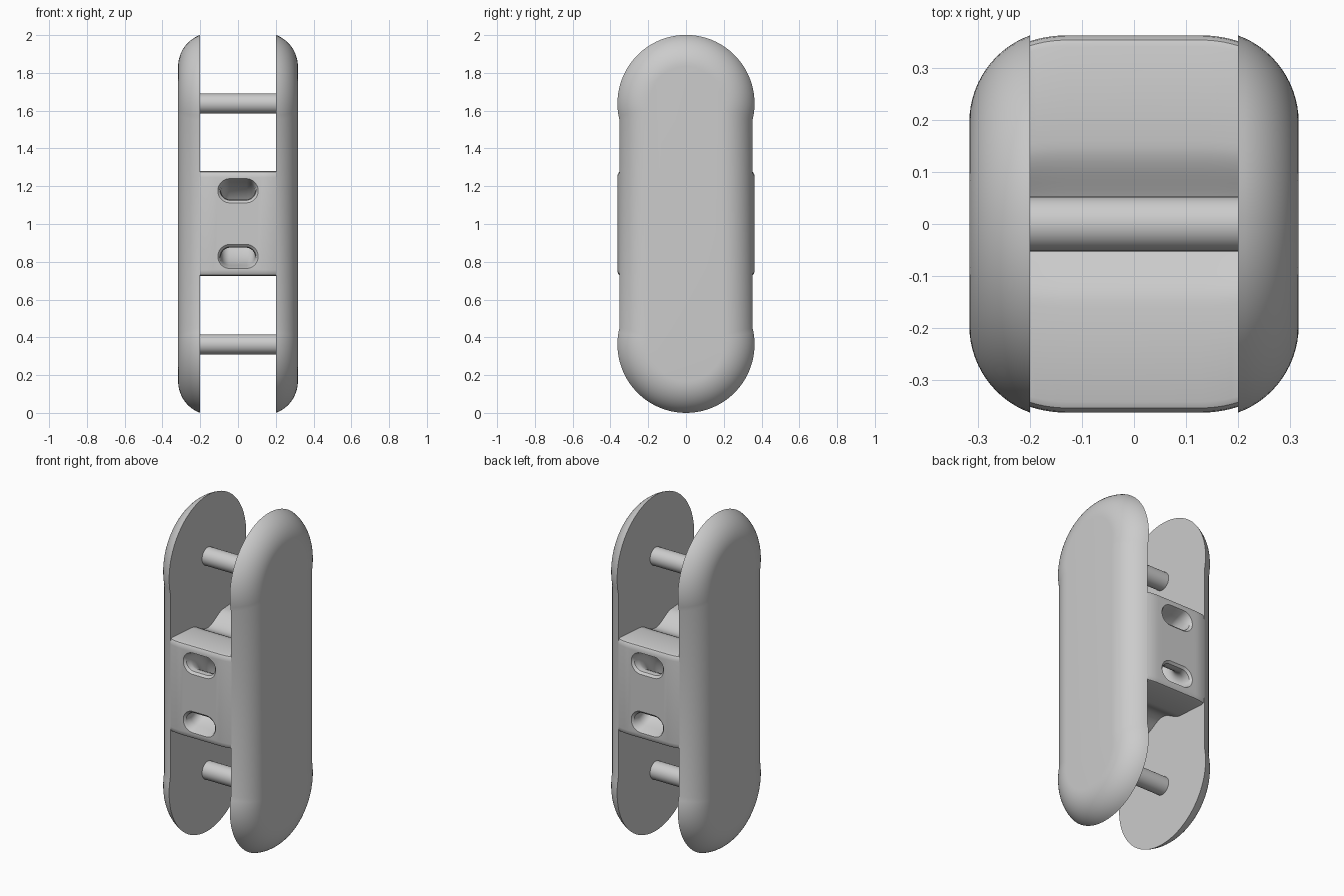
import bpy, bmesh, math
from math import sin, cos, pi, radians, asin

if "Cube" in bpy.data.objects:
    bpy.data.objects.remove(bpy.data.objects["Cube"])

grey = bpy.data.materials.new("light_grey")
grey.diffuse_color = (0.6, 0.6, 0.6, 1)
grey.use_nodes = True
grey.node_tree.nodes["Principled BSDF"].inputs["Base Color"].default_value = grey.diffuse_color

R, W, CX = 0.363, 0.352, 0.2         # end radius, straight half width, inner face
Z_LOW, Z_MID, Z_HIGH = 0.363, 1.002, 1.638


def loft(name, rings):
    """Closed solid through a list of equal-length point loops."""
    bm = bmesh.new()
    loops = [[bm.verts.new(p) for p in ring] for ring in rings]
    n = len(loops[0])
    for a, b in zip(loops, loops[1:]):
        for i in range(n):
            j = (i + 1) % n
            bm.faces.new((a[i], a[j], b[j], b[i]))
    bm.faces.new(loops[0][::-1])
    bm.faces.new(loops[-1])
    bmesh.ops.recalc_face_normals(bm, faces=bm.faces)
    mesh = bpy.data.meshes.new(name)
    bm.to_mesh(mesh)
    bm.free()
    mesh.materials.append(grey)
    ob = bpy.data.objects.new(name, mesh)
    bpy.context.collection.objects.link(ob)
    return ob


def smooth(ob, angle=32):
    bpy.ops.object.select_all(action='DESELECT')
    ob.select_set(True)
    bpy.context.view_layer.objects.active = ob
    bpy.ops.object.shade_smooth_by_angle(angle=radians(angle))


def cheek_outline(x, r):
    """Long outline with slightly bulging round ends."""
    over = math.acos(W / R)
    n = 48
    top = [(-over + (pi + 2 * over) * i / n) for i in range(n + 1)]
    pts = [(x, r * cos(a), Z_HIGH + r * sin(a)) for a in top]
    pts += [(x, -r * cos(a), Z_LOW - r * sin(a)) for a in top]
    return pts


# Side cheeks: flat inside, rounded over on the outside
for side, label in ((-1, "left"), (1, "right")):
    rings = []
    start = 0.34
    for i in range(15):
        t = start + (pi / 2 - start) * i / 14
        x = CX + (0.317 - CX) * (sin(t) - sin(start)) / (1 - sin(start))
        r = 0.195 + (R - 0.195) * cos(t) / cos(start)
        rings.append(cheek_outline(side * x, r))
    smooth(loft(label + "_cheek", rings))

# Axle pins
for z, label in ((Z_LOW, "lower"), (Z_HIGH, "upper")):
    rings = [[(x, 0.053 * cos(2 * pi * i / 32), z + 0.053 * sin(2 * pi * i / 32))
              for i in range(32)] for x in (-CX - 0.01, CX + 0.01)]
    smooth(loft(label + "_axle", rings))

# Centre block: dished top and bottom, softly rounded front and back
quarter = [(R, 0.245), (0.361, 0.262), (0.354, 0.273), (0.342, 0.278)]
for i in range(13):
    y = 0.16 * (1 - i / 12)
    quarter.append((y, 0.266 - 0.058 * (0.5 + 0.5 * cos(pi * y / 0.16))))
half = quarter + [(-y, z) for y, z in quarter[-2::-1]]
profile = half + [(-y, -z) for y, z in half]
xs = [0.0, 0.13, 0.145, 0.16, 0.175, 0.188, 0.203]
rings = []
for x in [-v for v in xs[:0:-1]] + xs:
    drop = 0.011 * (max(0, abs(x) - 0.13) / 0.07) ** 2
    rings.append([(x, y * (1 - drop / R), Z_MID + z) for y, z in profile])
block = loft("centre_block", rings)


def slot_ring(y, z, tilt, w, h):
    """Stadium cross-section, w and h are half sizes."""
    pts = []
    for i in range(32):
        a = 2 * pi * (i + 0.5) / 32
        px = h * cos(a) + (w - h) * (1 if cos(a) > 0 else -1)
        pz = h * sin(a)
        pts.append((px, y + pz * sin(tilt), z + pz * cos(tilt)))
    return pts


# U-shaped rope tunnels, one in front and one behind
major = 0.18
for side, label in ((-1, "front"), (1, "back")):
    rings = []
    for s in (1, -1):
        flare = [slot_ring(-R - 0.04, Z_MID + s * 0.174, 0, 0.112, 0.066),
                 slot_ring(-R, Z_MID + s * 0.174, 0, 0.107, 0.064),
                 slot_ring(-R + 0.012, Z_MID + s * 0.178, 0, 0.096, 0.055)]
        if s == 1:
            rings += flare
            for i in range(2, 23):
                t = pi * i / 24
                rings.append(slot_ring(-R + major * sin(t), Z_MID + major * cos(t),
                                       t, 0.09, 0.048))
        else:
            # the far mouth runs the section upside down
            rings += [[(x, y, 2 * (Z_MID - 0.174) - z) if k < 2 else
                       (x, y, 2 * (Z_MID - 0.178) - z) for x, y, z in ring]
                      for k, ring in reversed(list(enumerate(flare)))]
    rings = [[(x, -side * y, z) for x, y, z in ring] for ring in rings]
    cutter = loft(label + "_tunnel_cutter", rings)
    cutter.hide_render = True
    mod = block.modifiers.new("tunnel", 'BOOLEAN')
    mod.operation, mod.solver, mod.object = 'DIFFERENCE', 'EXACT', cutter
    bpy.ops.object.select_all(action='DESELECT')
    block.select_set(True)
    bpy.context.view_layer.objects.active = block
    bpy.ops.object.modifier_apply(modifier=mod.name)
    bpy.data.objects.remove(cutter)
smooth(block)
